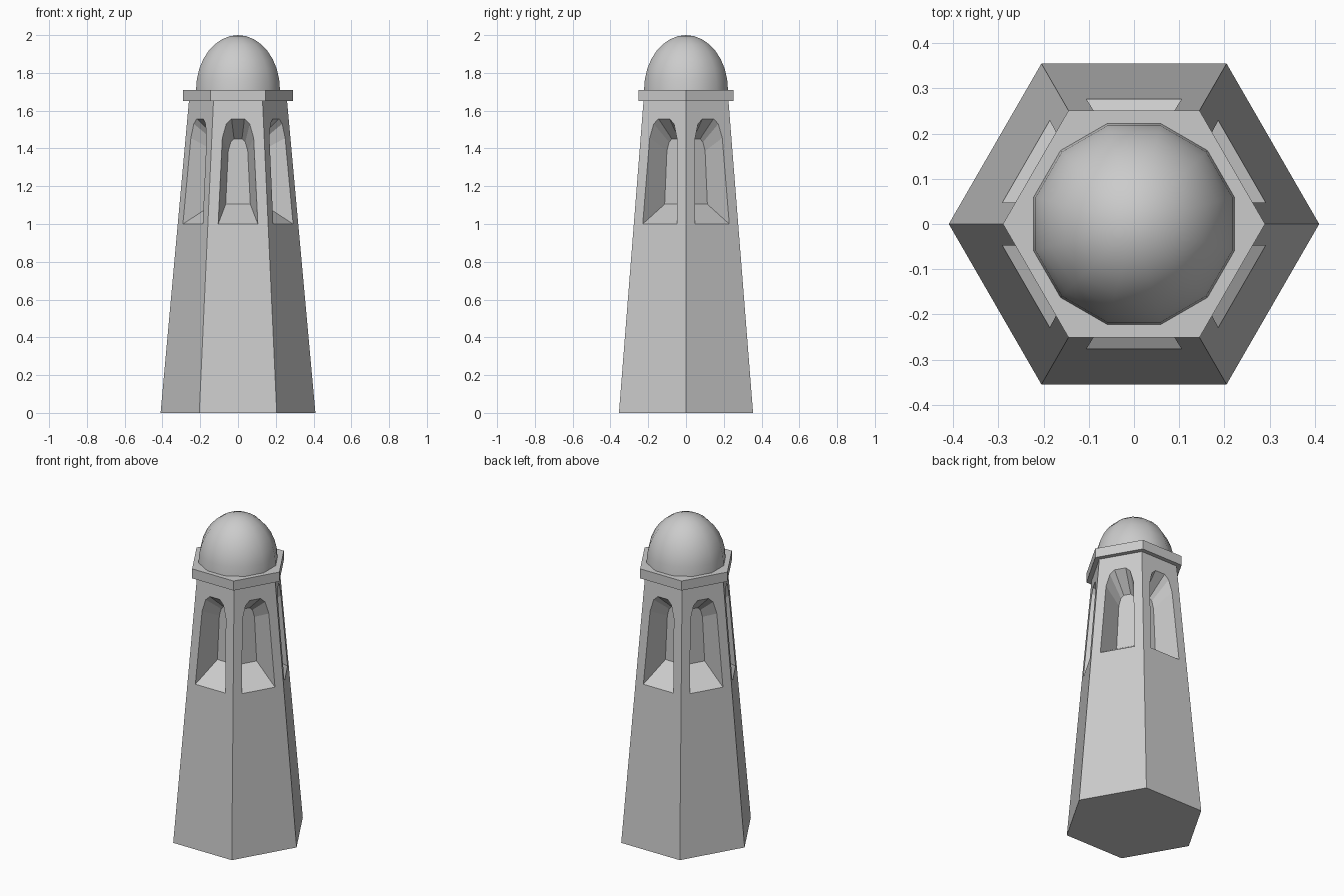
import bpy, bmesh
from math import pi, sin, cos, radians
from mathutils import Matrix, Vector

if "Cube" in bpy.data.objects:
    bpy.data.objects.remove(bpy.data.objects["Cube"])

H, A0, A1 = 1.65, 0.355, 0.225      # tower height, base and top apothem
T = 0.57735                         # half side / apothem of a hexagon
CORE = 0.113                        # apothem of the niche back panels


def make(name, bm):
    bmesh.ops.recalc_face_normals(bm, faces=bm.faces)
    me = bpy.data.meshes.new(name)
    bm.to_mesh(me)
    bm.free()
    ob = bpy.data.objects.new(name, me)
    bpy.context.collection.objects.link(ob)
    return ob


def apothem(z):
    return A0 + (A1 - A0) * z / H


# tapered hexagonal tower, one deep arched niche per side
bm = bmesh.new()
half = [(0.105, 1.0), (0.083, 1.455), (0.062, 1.53), (0.034, 1.557)]
inner = [(t * 0.62, 1.276 + (z - 1.276) * 0.62) for t, z in half]
for i in range(6):
    rot = Matrix.Rotation(i * pi / 3, 4, 'Z')

    def vert(t, z, d=None):
        return bm.verts.new(rot @ Vector((t, -(apothem(z) if d is None else d), z)))

    for s in (-1, 1):
        # half of the wall around the opening
        wall = [(0, 0), (A0 * T, 0), (A1 * T, H), (0, H), (0, 1.557)]
        wall += half[::-1] + [(0, 1.0)]
        bm.faces.new([vert(s * t, z) for t, z in wall])
        # splayed reveals
        out = [(0, 1.0)] + half + [(0, 1.557)]
        inn = [(0, inner[0][1])] + inner + [(0, inner[-1][1])]
        for k in range(len(out) - 1):
            bm.faces.new([vert(s * out[k][0], out[k][1]),
                          vert(s * out[k + 1][0], out[k + 1][1]),
                          vert(s * inn[k + 1][0], inn[k + 1][1], CORE),
                          vert(s * inn[k][0], inn[k][1], CORE)])
        # back panel
        bm.faces.new([vert(s * t, z, CORE) for t, z in inn])
    # wedge of the floor and of the top
    for a, z in ((A0, 0), (A1, H)):
        bm.faces.new([vert(-a * T, z), vert(0, z), vert(a * T, z), vert(0, z, 0)])
bmesh.ops.remove_doubles(bm, verts=bm.verts, dist=0.0005)
make("tower", bm)

# hexagonal cornice slab
bm = bmesh.new()
bmesh.ops.create_cone(bm, cap_ends=True, segments=6, radius1=0.29, radius2=0.29, depth=0.06,
                      matrix=Matrix.Translation((0, 0, 1.68)) @ Matrix.Rotation(pi / 2, 4, 'Z'))
# keep corners on the x axis
if max(v.co.x for v in bm.verts) < 0.28:
    bmesh.ops.rotate(bm, verts=bm.verts, cent=(0, 0, 0), matrix=Matrix.Rotation(pi / 6, 3, 'Z'))
make("cornice", bm)

# twelve-sided smooth dome
bm = bmesh.new()
rings = []
for j in range(8):
    a = j / 8 * pi / 2
    rings.append([bm.verts.new((0.23 * cos(a) * cos(radians(15 + 30 * k)),
                                0.23 * cos(a) * sin(radians(15 + 30 * k)),
                                1.71 + 0.29 * sin(a))) for k in range(12)])
tip = bm.verts.new((0, 0, 2.0))
for k in range(12):
    n = (k + 1) % 12
    for lo, hi in zip(rings, rings[1:]):
        bm.faces.new((lo[k], lo[n], hi[n], hi[k]))
    bm.faces.new((rings[-1][k], rings[-1][n], tip))
bm.faces.new(rings[0][::-1])
dome = make("dome", bm)
bpy.context.view_layer.objects.active = dome
dome.select_set(True)
bpy.ops.object.shade_smooth_by_angle(angle=radians(40))
